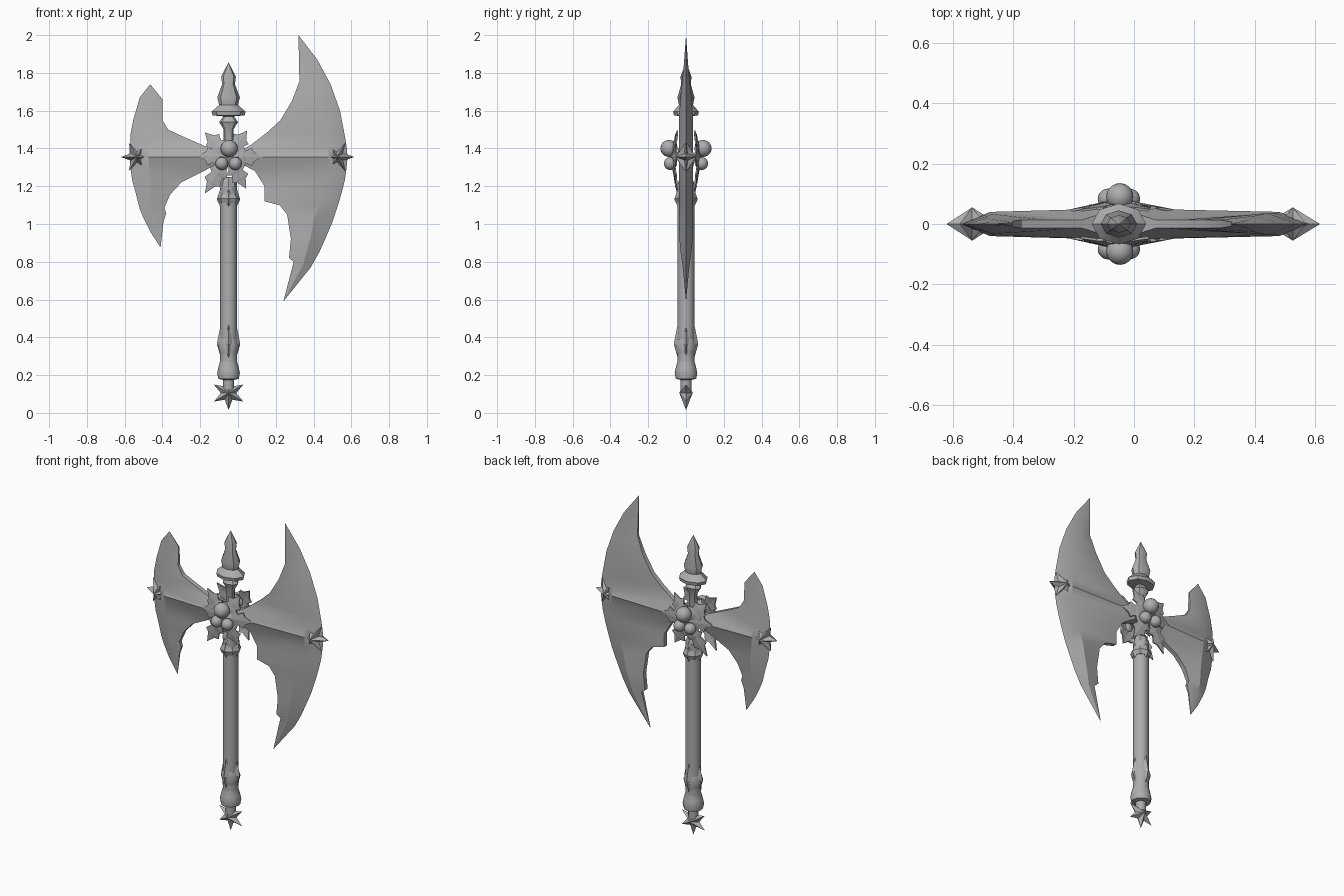
import bpy, bmesh
from math import sin, cos, pi, radians, hypot
from mathutils import Vector

if "Cube" in bpy.data.objects:
    bpy.data.objects.remove(bpy.data.objects["Cube"], do_unlink=True)

AXIS = -0.05      # the handle stands left of the middle
HUB = 1.355       # height of the blade ridge

steel = bpy.data.materials.new("grey steel")
steel.use_nodes = True
steel.diffuse_color = (0.42, 0.42, 0.42, 1)
for node in steel.node_tree.nodes:
    if node.type == 'BSDF_PRINCIPLED':
        node.inputs["Base Color"].default_value = steel.diffuse_color


def finish(name, bm, smooth_angle=0):
    """Turn a bmesh into a shaded, coloured object."""
    bmesh.ops.remove_doubles(bm, verts=bm.verts, dist=0.0005)
    bmesh.ops.recalc_face_normals(bm, faces=bm.faces)
    mesh = bpy.data.meshes.new(name)
    bm.to_mesh(mesh)
    bm.free()
    mesh.materials.append(steel)
    obj = bpy.data.objects.new(name, mesh)
    bpy.context.collection.objects.link(obj)
    if smooth_angle:
        bpy.ops.object.select_all(action='DESELECT')
        obj.select_set(True)
        bpy.context.view_layer.objects.active = obj
        bpy.ops.object.shade_smooth_by_angle(angle=radians(smooth_angle))
    return obj


def loft(name, rings, smooth_angle=0):
    """Skin a row of closed rings and cap both ends."""
    bm = bmesh.new()
    rows = [[bm.verts.new(p) for p in ring] for ring in rings]
    count = len(rows[0])
    for low, high in zip(rows, rows[1:]):
        for i in range(count):
            j = (i + 1) % count
            bm.faces.new((low[i], low[j], high[j], high[i]))
    bm.faces.new(rows[0])
    bm.faces.new(rows[-1])
    # collapsed rings leave zero-area faces behind
    bmesh.ops.dissolve_degenerate(bm, dist=0.0005, edges=bm.edges)
    return finish(name, bm, smooth_angle)


def turned(name, profile, sides, depth=1.0, x=AXIS, y=0.0, smooth_angle=0):
    """Lathe a (radius, height) profile, optionally flattened in depth."""
    rings = []
    for r, z in profile:
        r = max(r, 0.0008)
        turns = [2 * pi * i / sides for i in range(sides)]
        rings.append([(x + r * cos(a), y + r * depth * sin(a), z) for a in turns])
    return loft(name, rings, smooth_angle)


def star(name, x, z, radius, depth, turn=0.0):
    """Six-pointed star with a raised centre on both faces."""
    bm = bmesh.new()
    rim = []
    for i in range(12):
        r = radius if i % 2 == 0 else radius * 0.45
        a = turn + i * pi / 6
        rim.append(bm.verts.new((x + r * cos(a), 0, z + r * sin(a))))
    for side in (-1, 1):
        peak = bm.verts.new((x, side * depth, z))
        for i in range(12):
            bm.faces.new((rim[i], rim[(i + 1) % 12], peak))
    return finish(name, bm)


def blade(name, stations):
    """Each station holds the cutting edge (x, z) and the inner edge (x, z)."""
    rings = []
    top, bottom = stations[0][1], stations[-1][1]
    for ox, oz, ix, iz in stations:
        width = hypot(ix - ox, iz - oz)
        share = min(0.1, width * 0.45) / max(width, 0.001)
        bx, bz = ox + (ix - ox) * share, oz + (iz - oz) * share
        body = 0.036 * min(1, (top - oz) / 0.35, (oz - bottom) / 0.35)
        inner = min(0.014, body * 0.5)
        if oz == HUB:
            body, inner = 0.04, 0.052      # central ridge
        rings.append([(ox, 0, oz), (bx, -body, bz), (ix, -inner, iz),
                      (ix, inner, iz), (bx, body, bz)])
    return loft(name, rings, 25)


def leaf(name, angle, length, side):
    """Jagged holly leaf with a raised midrib, drooping toward its tip."""
    a = radians(angle)
    along, across = Vector((cos(a), 0, sin(a))), Vector((-sin(a), 0, cos(a)))
    centre = Vector((AXIS, 0, HUB))
    outline = [(0, .012), (.3, .03), (.42, .055), (.5, .032),
               (.68, .048), (.74, .025), (1, 0)]
    bm = bmesh.new()
    rows = []
    for t, w in outline:
        spine = centre + along * (length * t)
        row = []
        for s in (-1, 0, 1):
            p = spine + across * (s * w)
            lift = 0.07 - 0.025 * t + (0.01 * (1 - t) if s == 0 else 0)
            row.append(bm.verts.new((p.x, side * lift, p.z)))
        rows.append(row)
    for low, high in zip(rows, rows[1:]):
        for i in (0, 1):
            bm.faces.new((low[i], low[i + 1], high[i + 1], high[i]))
    obj = finish(name, bm)
    solid = obj.modifiers.new("thickness", 'SOLIDIFY')
    solid.thickness = 0.008
    solid.offset = 0
    return obj


def berry(name, x, y, z, radius):
    bm = bmesh.new()
    bmesh.ops.create_uvsphere(bm, u_segments=20, v_segments=12, radius=radius)
    bmesh.ops.translate(bm, verts=bm.verts, vec=(x, y, z))
    return finish(name, bm, 40)


# Blades: large on the left, small on the right
blade("large_blade", [
    (.32, 2, .32, 2), (.42, 1.87, .325, 1.755), (.49, 1.74, .285, 1.65),
    (.54, 1.6, .225, 1.55), (.565, 1.47, .16, 1.49), (.575, 1.41, .07, 1.42),
    (.58, HUB, -.05, HUB),
    (.575, 1.3, .09, 1.28), (.565, 1.23, .14, 1.2), (.55, 1.17, .14, 1.12),
    (.53, 1.1, .22, 1.1), (.5, 1.01, .26, 1.05), (.47, .94, .28, .92),
    (.43, .85, .27, .82), (.385, .77, .295, .8), (.24, .59, .24, .59)])
blade("small_blade", [
    (-.465, 1.74, -.465, 1.74), (-.52, 1.67, -.4, 1.66), (-.555, 1.55, -.4, 1.55),
    (-.57, 1.47, -.37, 1.5), (-.57, 1.42, -.295, 1.465), (-.575, 1.39, -.17, 1.41),
    (-.575, HUB, -.05, HUB),
    (-.57, 1.31, -.18, 1.28), (-.56, 1.23, -.3, 1.22), (-.54, 1.16, -.36, 1.155),
    (-.52, 1.08, -.39, 1.085), (-.5, 1.03, -.38, 1.055), (-.465, .96, -.395, 1.01),
    (-.41, .875, -.41, .875)])

# Stars on the cutting edges and under the pommel
star("large_blade_star", .525, HUB, .09, .055)
star("small_blade_star", -.535, HUB, .085, .055)
star("pommel_star", AXIS, .105, .09, .035, pi / 2)

# Handle and its fittings
turned("handle", [(.044, .2), (.044, 1.2)], 16, smooth_angle=40)
turned("pommel", [(.028, .12), (.03, .175), (.054, .18), (.06, .21), (.054, .24),
                  (.043, .28), (.046, .32), (.055, .355), (.045, .39)],
       12, smooth_angle=35)
turned("collar", [(.05, 1.11), (.06, 1.135), (.042, 1.17), (.046, 1.21), (.028, 1.25)],
       8, smooth_angle=35)
turned("finial", [(.028, 1.37), (.026, 1.5), (.05, 1.54), (.028, 1.57), (.085, 1.575),
                  (.09, 1.595), (.05, 1.63), (.06, 1.67), (.034, 1.74),
                  (.039, 1.78), (0, 1.855)],
       8, depth=0.75, smooth_angle=35)
for place, dx, dy in (("left", 1, 0), ("right", -1, 0), ("front", 0, -1), ("back", 0, 1)):
    turned("pommel_petal_" + place, [(0, .29), (.022, .365), (0, .47)],
           4, x=AXIS + dx * .04, y=dy * .043)
    turned("collar_petal_" + place, [(0, 1.09), (.02, 1.13), (0, 1.19)],
           4, x=AXIS + dx * .042, y=dy * .042)

# Holly leaves and berries on both faces
sprig = [(0, .18), (55, .17), (134, .18), (178, .16), (237, .23), (299, .19)]
for place, side in (("front", -1), ("back", 1)):
    for number, (angle, length) in enumerate(sprig):
        leaf(f"{place}_leaf_{number}", angle, length, side)
    berry(place + "_top_berry", AXIS + .003, side * .09, 1.4, .045)
    for hand, step in (("left", 1), ("right", -1)):
        berry(f"{place}_{hand}_berry", AXIS + step * .036, side * .083, 1.32, .034)
